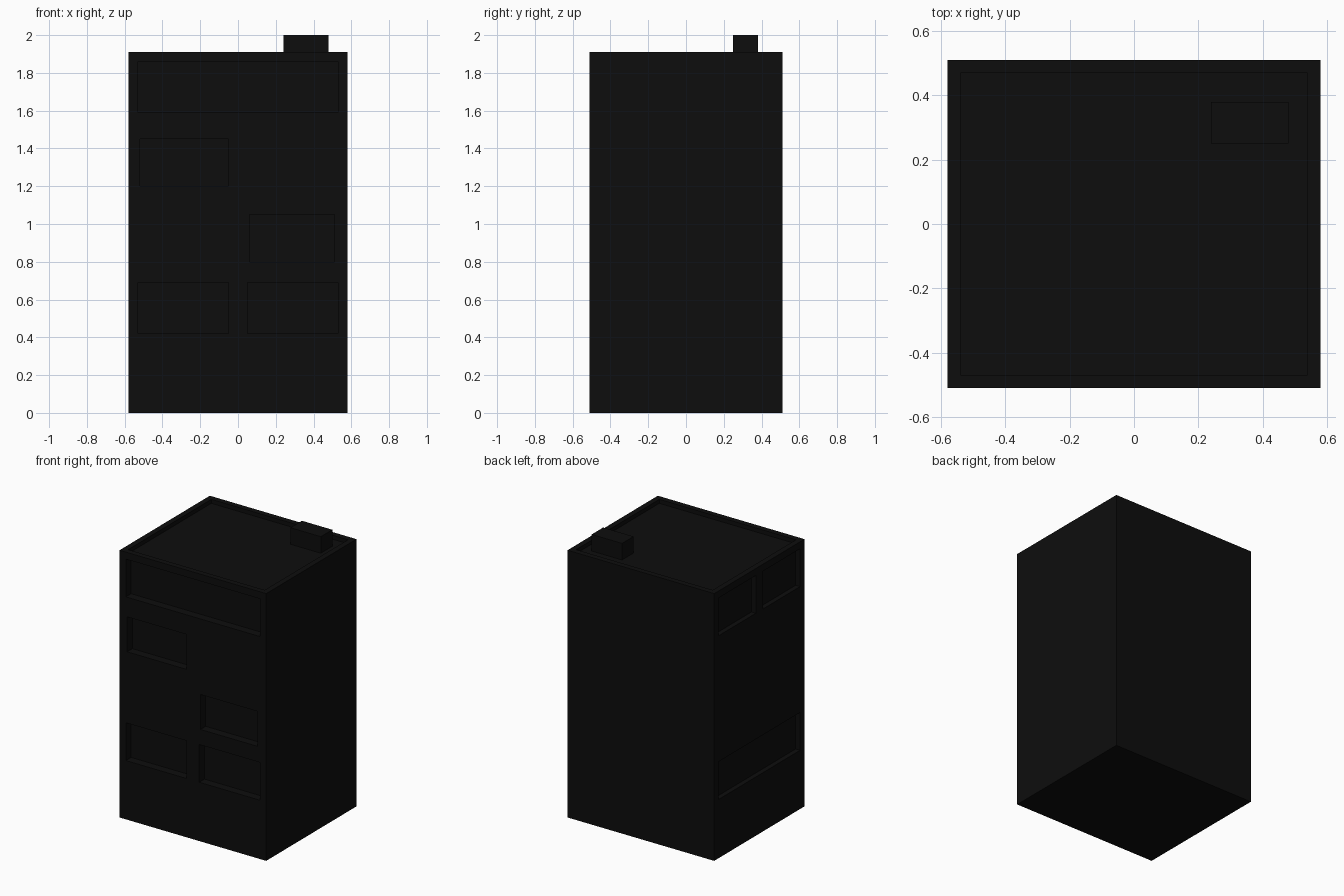
import bpy

if "Cube" in bpy.data.objects:
    bpy.data.objects.remove(bpy.data.objects["Cube"])

mat = bpy.data.materials.new("near_black")
mat.diffuse_color = (0.004, 0.004, 0.004, 1)
mat.use_nodes = True
mat.node_tree.nodes["Principled BSDF"].inputs["Base Color"].default_value = mat.diffuse_color


def box(name, x, y, z):
    """Box from three (low, high) ranges."""
    bpy.ops.mesh.primitive_cube_add(size=1, location=[sum(r) / 2 for r in (x, y, z)])
    ob = bpy.context.object
    ob.name = name
    ob.scale = [r[1] - r[0] for r in (x, y, z)]
    bpy.ops.object.transform_apply(location=True, scale=True)
    ob.data.materials.append(mat)
    return ob


def recess(target, name, x, y, z):
    """Cut a box-shaped pocket out of the target."""
    cutter = box(name, x, y, z)
    mod = target.modifiers.new(name, "BOOLEAN")
    mod.operation = "DIFFERENCE"
    mod.solver = "EXACT"
    mod.object = cutter
    bpy.context.view_layer.objects.active = target
    bpy.ops.object.modifier_apply(modifier=name)
    bpy.data.objects.remove(cutter, do_unlink=True)


W, D, H = 0.58, 0.51, 1.91

# Main block of the building
body = box("building_block", (-W, W), (-D, D), (0, H))

# Sunken roof behind a low parapet
recess(body, "roof_pocket", (-0.54, 0.54), (-0.47, 0.47), (1.882, 2.1))

# Window bays on the front
front = [
    ((-0.53, 0.53), (1.59, 1.86)),
    ((-0.52, -0.05), (1.20, 1.45)),
    ((0.06, 0.51), (0.80, 1.05)),
    ((-0.53, -0.05), (0.42, 0.69)),
    ((0.05, 0.53), (0.42, 0.69)),
]
for i, (x, z) in enumerate(front):
    recess(body, f"front_bay_{i}", x, (-D - 0.2, -D + 0.06), z)

# Window bays on the left side
side = [
    ((0.04, 0.46), (1.59, 1.86)),
    ((-0.46, -0.04), (1.59, 1.86)),
    ((-0.46, 0.46), (0.42, 0.69)),
]
for i, (y, z) in enumerate(side):
    recess(body, f"side_bay_{i}", (-W - 0.2, -W + 0.035), y, z)

# Service box on the roof
box("roof_service_box", (0.24, 0.48), (0.25, 0.38), (1.882, 2.0))
